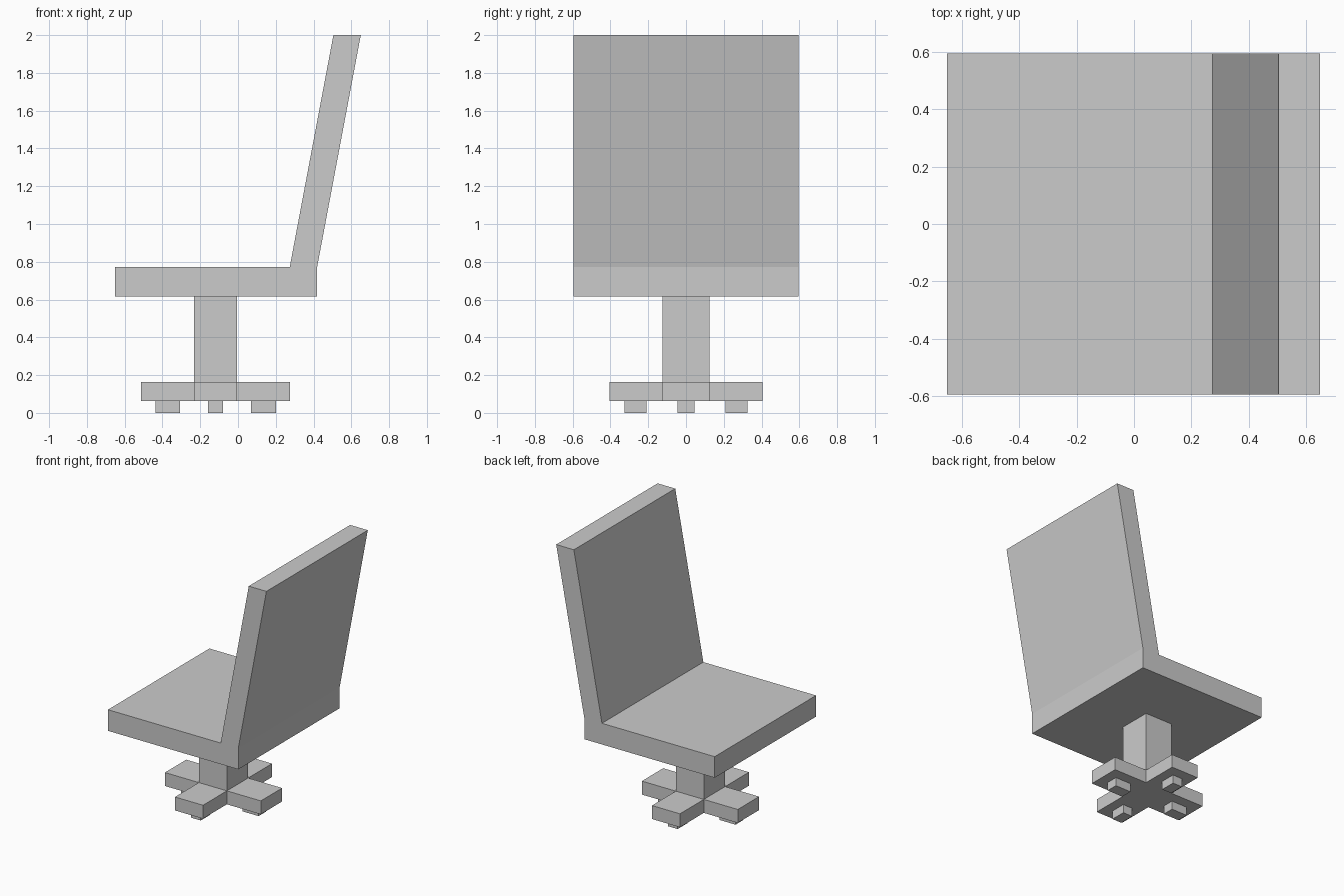
import bpy, bmesh
from mathutils import Vector

if "Cube" in bpy.data.objects:
    bpy.data.objects.remove(bpy.data.objects["Cube"])


def prism(name, points, direction):
    """Extrude a closed 3D outline along a direction into a solid."""
    bm = bmesh.new()
    face = bm.faces.new([bm.verts.new(p) for p in points])
    ext = bmesh.ops.extrude_face_region(bm, geom=[face], use_keep_orig=True)
    moved = [g for g in ext["geom"] if isinstance(g, bmesh.types.BMVert)]
    bmesh.ops.translate(bm, verts=moved, vec=Vector(direction))
    bmesh.ops.recalc_face_normals(bm, faces=bm.faces)
    mesh = bpy.data.meshes.new(name)
    bm.to_mesh(mesh)
    bm.free()
    obj = bpy.data.objects.new(name, mesh)
    bpy.context.collection.objects.link(obj)
    return obj


def box(name, x0, x1, y0, y1, z0, z1):
    outline = [(x0, y0, z0), (x1, y0, z0), (x1, y1, z0), (x0, y1, z0)]
    return prism(name, outline, (0, 0, z1 - z0))


# Seat and reclined backrest: one L-shaped side profile
W = 0.595
profile = [(-0.652, 0.616), (0.419, 0.616), (0.419, 0.773),
           (0.65, 2.0), (0.505, 2.0), (0.274, 0.773), (-0.652, 0.773)]
prism("seat_and_backrest", [(x, -W, z) for x, z in profile], (0, 2 * W, 0))

# Pedestal column, off-centre under the seat
CX, HX, HY = -0.119, 0.115, 0.125
Z_FOOT, Z_BASE = 0.064, 0.164
box("column", CX - HX, CX + HX, -HY, HY, Z_BASE, 0.616)

# Cross-shaped base with arms as wide as the column
AX, AY = 0.394, 0.405
cross = [(AX, -HY), (AX, HY), (HX, HY), (HX, AY), (-HX, AY), (-HX, HY),
         (-AX, HY), (-AX, -HY), (-HX, -HY), (-HX, -AY), (HX, -AY), (HX, -HY)]
prism("cross_base", [(CX + x, y, Z_FOOT) for x, y in cross],
      (0, 0, Z_BASE - Z_FOOT))

# Four feet, one under each arm
for label, dx, dy, hx, hy in (("left", -0.253, 0, 0.066, 0.044),
                              ("right", 0.253, 0, 0.066, 0.044),
                              ("front", 0, -0.267, 0.04, 0.058),
                              ("back", 0, 0.267, 0.04, 0.058)):
    box(label + "_foot", CX + dx - hx, CX + dx + hx,
        dy - hy, dy + hy, 0, Z_FOOT)
